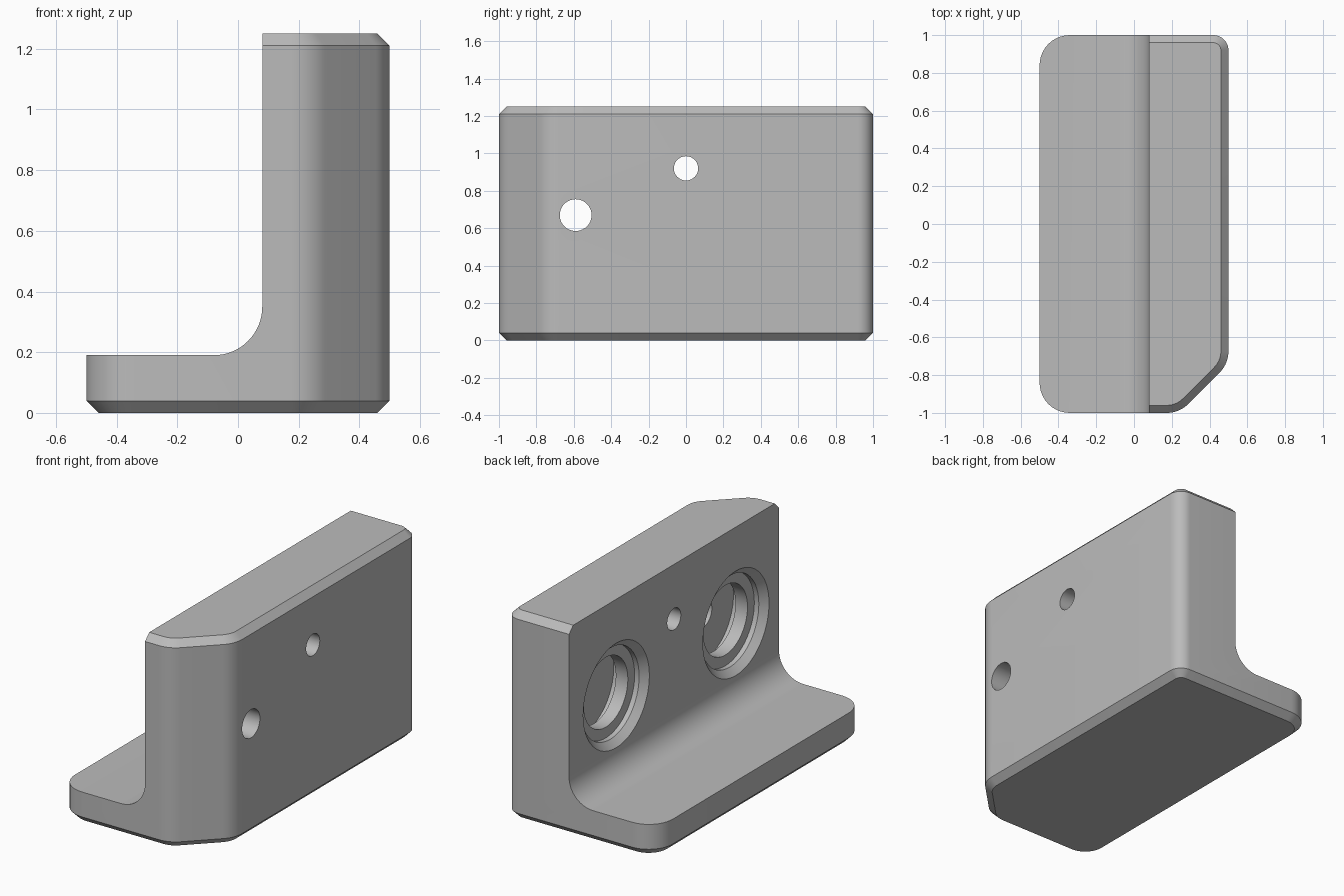
import bpy, bmesh
from math import cos, sin, pi, tau
from mathutils import Vector

if "Cube" in bpy.data.objects:
    bpy.data.objects.remove(bpy.data.objects["Cube"])

grey = bpy.data.materials.new("plain grey")
grey.use_nodes = True
grey.diffuse_color = (0.5, 0.5, 0.5, 1)
grey.node_tree.nodes["Principled BSDF"].inputs["Base Color"].default_value = (0.5, 0.5, 0.5, 1)


def loft(name, rings):
    """Closed solid skinned through rings of equal point count."""
    bm = bmesh.new()
    loops = [[bm.verts.new(p) for p in ring] for ring in rings]
    n = len(loops[0])
    for a, b in zip(loops, loops[1:]):
        for i in range(n):
            j = (i + 1) % n
            bm.faces.new((a[i], a[j], b[j], b[i]))
    bm.faces.new(loops[0])
    bm.faces.new(loops[-1])
    bmesh.ops.recalc_face_normals(bm, faces=bm.faces)
    mesh = bpy.data.meshes.new(name)
    bm.to_mesh(mesh)
    bm.free()
    mesh.materials.append(grey)
    obj = bpy.data.objects.new(name, mesh)
    bpy.context.collection.objects.link(obj)
    return obj


def footprint(inset, z, steps=10):
    """Plan outline with rounded corners and one clipped corner, offset inward."""
    corners = [(-0.5, -1, 0.16), (0.24, -1, 0.16), (0.5, -0.74, 0.16),
               (0.5, 1, 0.08), (-0.5, 1, 0.16)]
    points = []
    for i, (x, y, r) in enumerate(corners):
        c = Vector((x, y))
        a = (Vector(corners[i - 1][:2]) - c).normalized()
        b = (Vector(corners[(i + 1) % len(corners)][:2]) - c).normalized()
        half = a.angle(b) / 2
        centre = c + (a + b).normalized() * (r / sin(half))
        sweep = pi - 2 * half
        start = centre - c - a * (centre - c).dot(a)
        start = -start.normalized() * (r - inset)
        for k in range(steps + 1):
            t = sweep * k / steps
            points.append((centre.x + start.x * cos(t) - start.y * sin(t),
                           centre.y + start.x * sin(t) + start.y * cos(t), z))
    return points


def bore(name, y, z, stations, sides=64):
    """Turned cutter along x from (x, radius) stations."""
    return loft(name, [[(x, y + r * cos(tau * i / sides), z + r * sin(tau * i / sides))
                        for i in range(sides)] for x, r in stations])


def cut(target, cutter):
    mod = target.modifiers.new("cut", 'BOOLEAN')
    mod.operation = 'DIFFERENCE'
    mod.solver = 'EXACT'
    mod.object = cutter
    bpy.context.view_layer.objects.active = target
    bpy.ops.object.modifier_apply(modifier=mod.name)
    bpy.data.objects.remove(cutter)


# Block with chamfered bottom and top rims
bracket = loft("angle_bracket", [footprint(0.04, 0), footprint(0, 0.04),
                                 footprint(0, 1.21), footprint(0.04, 1.25)])

# Remove the upper side to leave a foot and an upright joined by a fillet
profile = [(-0.7, 1.4), (-0.7, 0.19)]
profile += [(-0.08 + 0.16 * sin(t), 0.35 - 0.16 * cos(t))
            for t in (pi / 2 * k / 16 for k in range(17))]
profile += [(0.08, 1.4)]
cut(bracket, loft("step_cutter", [[(x, y, z) for x, z in profile] for y in (-1.2, 1.2)]))

# Two stepped sockets with a tapered mouth and an inner lip
face = 0.08
socket = [(-0.02, 0.335), (0.04, 0.275), (0.07, 0.275), (0.07, 0.21),
          (0.15, 0.21), (0.15, 0.29), (0.22, 0.29)]
for y in (-0.59, 0.55):
    cut(bracket, bore("socket_cutter", y, 0.67, [(face + d, r) for d, r in socket]))

# Through holes: one behind a socket, one near the top centre
for y, z, r in ((-0.59, 0.67, 0.085), (0, 0.92, 0.065)):
    cut(bracket, bore("hole_cutter", y, z, [(0, r), (0.6, r)], 40))

bpy.ops.object.select_all(action='DESELECT')
bracket.select_set(True)
bpy.context.view_layer.objects.active = bracket
bpy.ops.object.shade_smooth_by_angle(angle=pi / 6)
